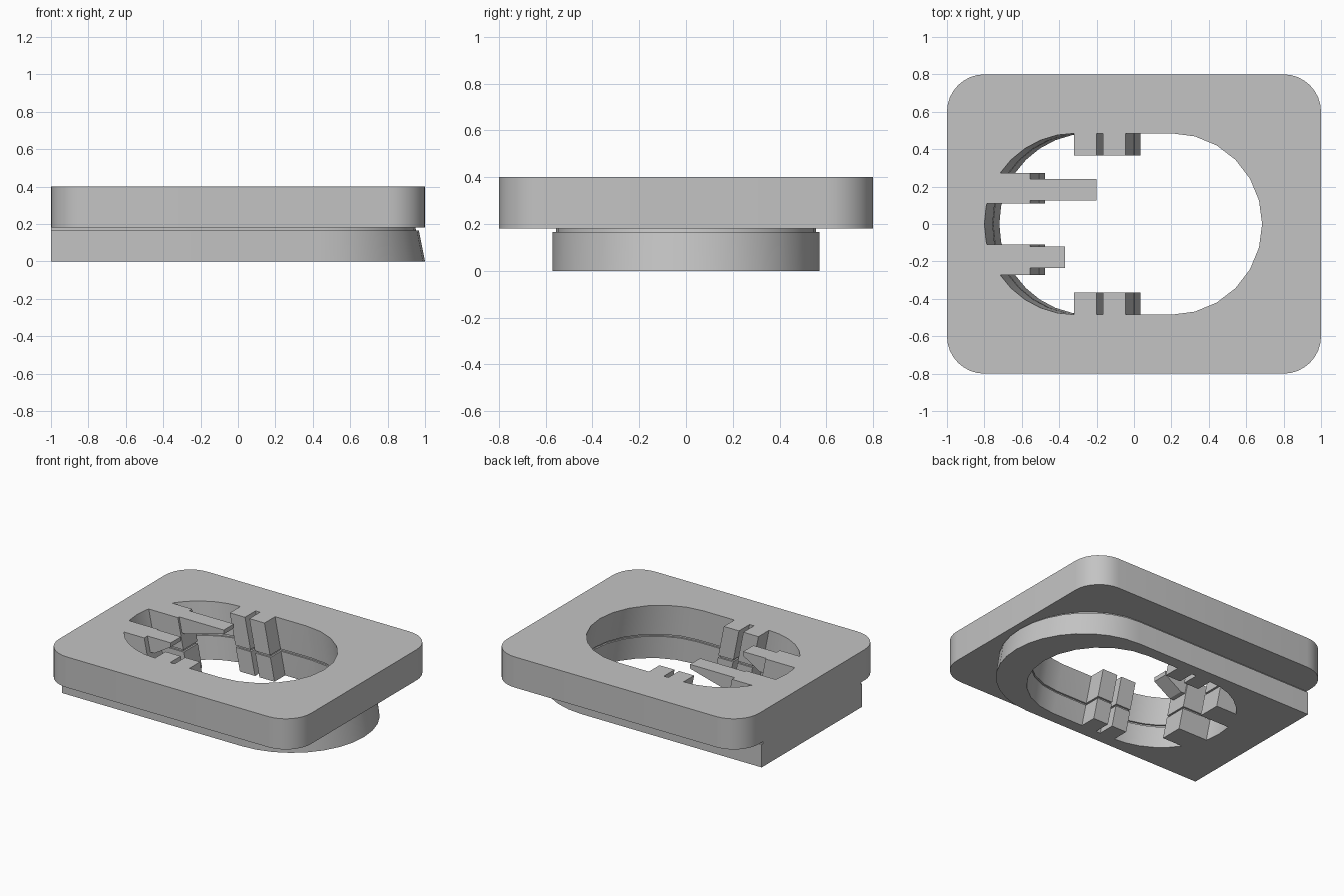
import bpy, bmesh
from math import sin, cos, pi, radians

cube = bpy.data.objects.get("Cube")
if cube:
    bpy.data.objects.remove(cube)

TOP, SPLIT_HI, SPLIT_LO = 0.4, 0.18, 0.165
LEAN = 0.2      # x shift per unit of depth below the top face

grey = bpy.data.materials.new("matte grey")
grey.use_nodes = True
colour = (0.55, 0.55, 0.55, 1)
grey.diffuse_color = colour
grey.node_tree.nodes["Principled BSDF"].inputs["Base Color"].default_value = colour


def lean(x, z):
    return x + LEAN * (TOP - z)


def arc(cx, cy, r, a0, a1, n):
    return [(cx + r * cos(radians(a0 + (a1 - a0) * i / n)),
             cy + r * sin(radians(a0 + (a1 - a0) * i / n))) for i in range(n + 1)]


def finish(name, bm):
    bmesh.ops.recalc_face_normals(bm, faces=bm.faces)
    mesh = bpy.data.meshes.new(name)
    bm.to_mesh(mesh)
    bm.free()
    mesh.materials.append(grey)
    obj = bpy.data.objects.new(name, mesh)
    bpy.context.collection.objects.link(obj)
    bpy.ops.object.select_all(action='DESELECT')
    obj.select_set(True)
    bpy.context.view_layer.objects.active = obj
    bpy.ops.object.shade_smooth_by_angle(angle=radians(25))
    return obj


def pierced_plate(name, outer, inner, z0, z1):
    """Plate with a hole; outer and inner give an outline for a height."""
    bm = bmesh.new()
    rims = {z0: [], z1: []}
    for outline in (outer, inner):
        rings = []
        for z in (z0, z1):
            vs = [bm.verts.new((x, y, z)) for x, y in outline(z)]
            rims[z] += [bm.edges.new((v, vs[i - 1])) for i, v in enumerate(vs)]
            rings.append(vs)
        a, b = rings
        for i in range(len(a)):
            bm.faces.new((a[i - 1], a[i], b[i], b[i - 1]))
    for edges in rims.values():
        bmesh.ops.triangle_fill(bm, edges=edges, use_beauty=True, normal=(0, 0, 1))
    return finish(name, bm)


def prism(name, profile, y0, y1):
    """Side profile of (x, z) points pulled from y0 to y1."""
    bm = bmesh.new()
    a = [bm.verts.new((x, y0, z)) for x, z in profile]
    b = [bm.verts.new((x, y1, z)) for x, z in profile]
    bm.faces.new(a)
    bm.faces.new(b[::-1])
    for i in range(len(a)):
        bm.faces.new((a[i - 1], a[i], b[i], b[i - 1]))
    return finish(name, bm)


def leaning_block(name, x0, x1, y0, y1, z0, z1):
    ends = [(x0, z0), (x1, z0), (x1, z1), (x0, z1)]
    return prism(name, [(lean(x, z), z) for x, z in ends], y0, y1)


def rounded_rectangle(z):
    r = 0.2
    corners = ((0.8, 0.6, 0), (-0.8, 0.6, 90), (-0.8, -0.6, 180), (0.8, -0.6, 270))
    return [p for x, y, a in corners for p in arc(x, y, r, a, a + 90, 8)]


def opening(grow):
    def outline(z):
        r = 0.485 + grow
        pts = arc(0.2, 0, r, -90, 90, 12) + arc(-0.315, 0, r, 90, 270, 16)
        return [(lean(x, z), y) for x, y in pts]
    return outline


def tongue(shrink):
    """Square at one end, round and leaning at the other."""
    def outline(z):
        r = 0.57 - shrink
        end = arc(0.43, 0, r, -90, 90, 16)
        end = [(x - LEAN * z * (x - 0.43) / r, y) for x, y in end]
        return end + [(-1, r), (-1, -r)]
    return outline


# Three stacked layers: wide plate, thin recessed neck, tongue-shaped base
pierced_plate("upper_plate", rounded_rectangle, opening(0), SPLIT_HI, TOP)
pierced_plate("neck", tongue(0.015), opening(0.012), SPLIT_LO, SPLIT_HI)
pierced_plate("base_tongue", tongue(0), opening(0), 0, SPLIT_LO)

# Leaning ribs and pedestals repeat in each layer, slimmer at the neck
layers = (("upper", SPLIT_HI, TOP, 0), ("neck", SPLIT_LO, SPLIT_HI, 0.012),
          ("lower", 0, SPLIT_LO, 0))
for side, s in (("left", -1), ("right", 1)):
    for layer, z0, z1, d in layers:
        for part, x0 in (("rear_rib", -0.32), ("front_rib", -0.165)):
            ys = sorted((s * (0.365 + d), s * 0.51))
            leaning_block(f"{side}_{layer}_{part}", x0 + d, x0 + 0.12 - d, *ys, z0, z1)
        ys = sorted((s * (0.11 + d), s * (0.272 - d)))
        leaning_block(f"{side}_{layer}_pedestal", -0.82, -0.555 - d, *ys, z0, z1)

# Tapered levers reaching over the opening from the pedestals
for name, tip, y0, y1 in (("long_lever", -0.2, 0.125, 0.24),
                          ("short_lever", -0.37, -0.235, -0.12)):
    prism(name, [(-0.6, TOP), (tip, TOP), (tip, TOP - 0.03),
                 (-0.5, TOP - 0.11), (-0.6, TOP - 0.11)], y0, y1)
